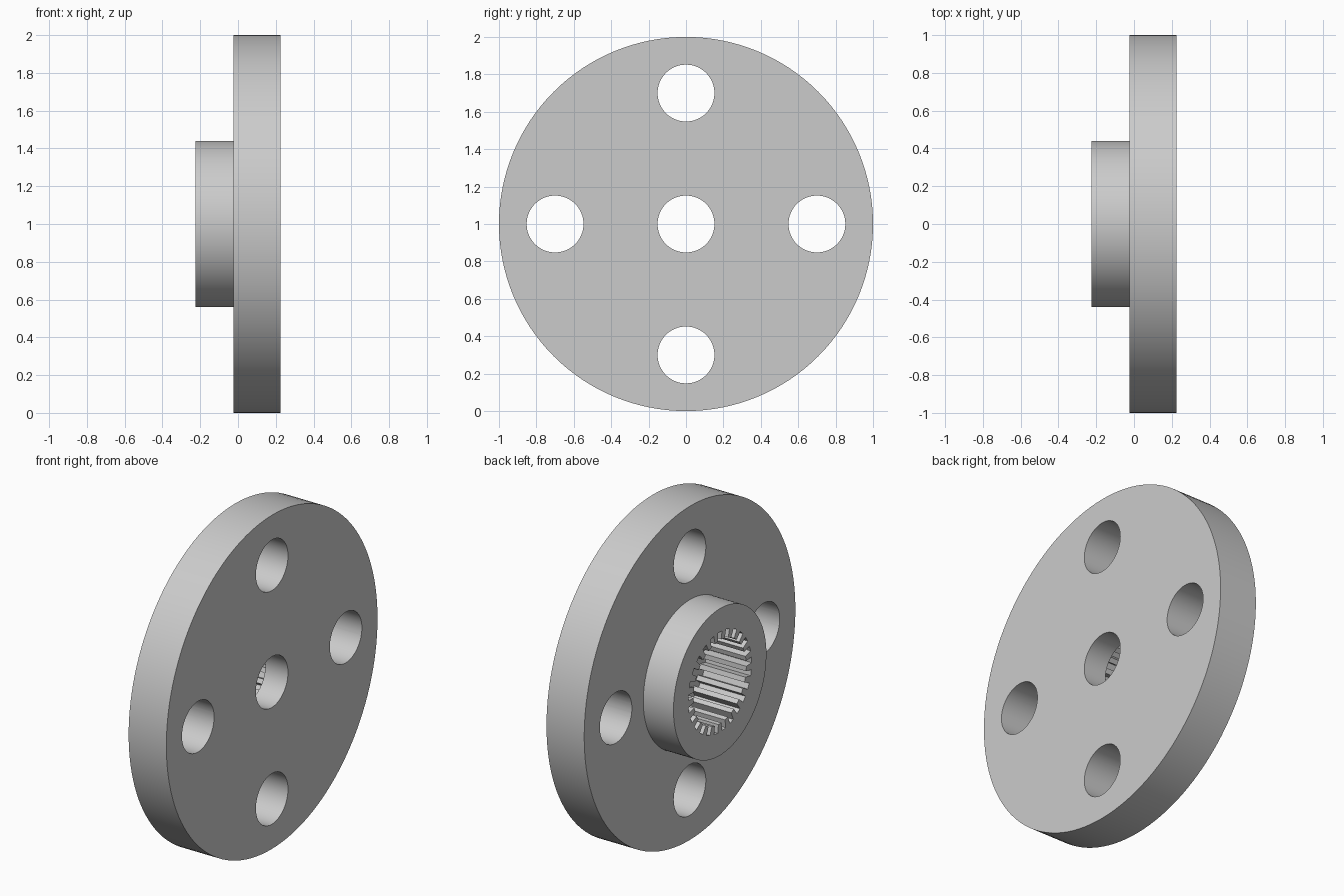
import bpy, bmesh
from math import sin, cos, pi, radians
from mathutils import Matrix

default = bpy.data.objects.get("Cube")
if default:
    bpy.data.objects.remove(default)

SEG = 128          # sides of the round body
CENTRE_Z = 1.0     # axis height
HOLE_R = 0.152
TEETH = 25

grey = bpy.data.materials.new("plain grey")
grey.use_nodes = True
colour = (0.6, 0.6, 0.6, 1)
grey.diffuse_color = colour
grey.node_tree.nodes["Principled BSDF"].inputs["Base Color"].default_value = colour


def ring(radius, count):
    return [(radius * cos(2 * pi * i / count), radius * sin(2 * pi * i / count))
            for i in range(count)]


def stack(name, sections):
    """Skin (x, outline) sections along the x axis and cap both ends."""
    bm = bmesh.new()
    loops = [[bm.verts.new((x, y, z + CENTRE_Z)) for y, z in outline]
             for x, outline in sections]
    for a, b in zip(loops, loops[1:]):
        n = len(a)
        for i in range(n):
            j = (i + 1) % n
            bm.faces.new((a[i], a[j], b[j], b[i]))
    bm.faces.new(loops[0])
    bm.faces.new(loops[-1])
    bmesh.ops.recalc_face_normals(bm, faces=bm.faces)
    mesh = bpy.data.meshes.new(name)
    bm.to_mesh(mesh)
    bm.free()
    mesh.materials.append(grey)
    obj = bpy.data.objects.new(name, mesh)
    bpy.context.collection.objects.link(obj)
    return obj


# Disc with a raised hub on its left-hand (-x) face
body = stack("disc_with_hub", [(-0.225, ring(0.44, SEG)), (-0.025, ring(0.44, SEG)),
                               (-0.025, ring(1.0, SEG)), (0.225, ring(1.0, SEG))])

# Cutters: centre bore, four bolt holes, toothed socket
cutters = []
for y, z in [(0, 0), (0.7, 0), (-0.7, 0), (0, 0.7), (0, -0.7)]:
    hole = stack("hole_cutter", [(-0.4, ring(HOLE_R, 64)), (0.4, ring(HOLE_R, 64))])
    hole.data.transform(Matrix.Translation((0, y, z)))
    cutters.append(hole)

outline = []
for t in range(TEETH):
    for offset, radius in [(-0.27, 0.25), (-0.23, 0.3), (0.23, 0.3), (0.27, 0.25)]:
        a = 2 * pi * (t + offset) / TEETH + pi / 2
        outline.append((radius * cos(a), radius * sin(a)))
cutters.append(stack("socket_cutter", [(-0.4, outline), (0.075, outline)]))

bpy.context.view_layer.objects.active = body
for cutter in cutters:
    cut = body.modifiers.new("cut", 'BOOLEAN')
    cut.operation = 'DIFFERENCE'
    cut.solver = 'EXACT'
    cut.object = cutter
    bpy.ops.object.modifier_apply(modifier=cut.name)
    bpy.data.objects.remove(cutter)

# Smooth the round walls, keep the rims and teeth crisp
bpy.ops.object.select_all(action='DESELECT')
body.select_set(True)
bpy.ops.object.shade_smooth_by_angle(angle=radians(30))
